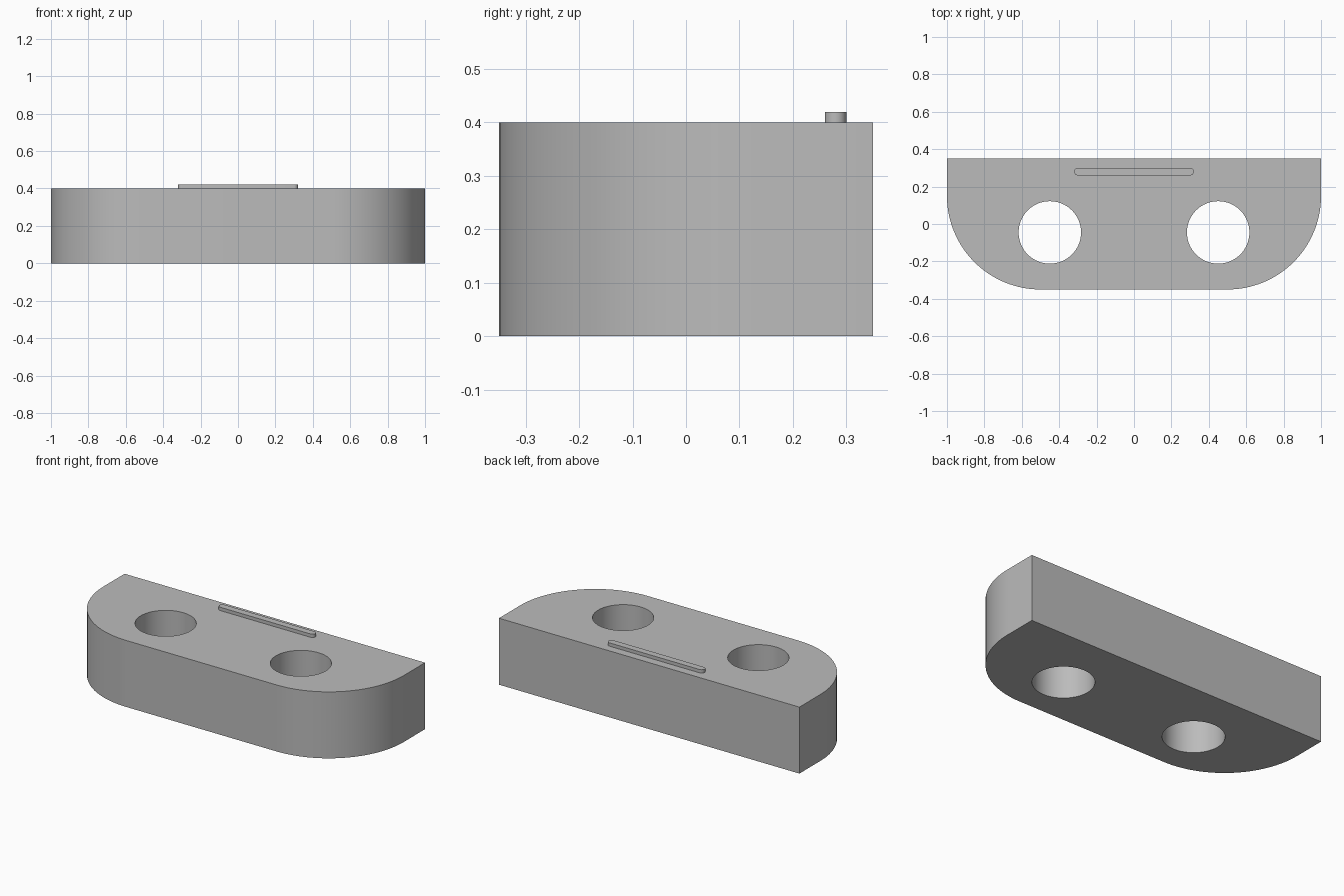
import bpy, bmesh, math

if "Cube" in bpy.data.objects:
    bpy.data.objects.remove(bpy.data.objects["Cube"])

grey = bpy.data.materials.new("light grey")
grey.diffuse_color = (0.5, 0.5, 0.5, 1)
grey.use_nodes = True
grey.node_tree.nodes["Principled BSDF"].inputs["Base Color"].default_value = grey.diffuse_color


def arc(cx, cy, r, start, end, steps):
    """Points along an arc, angles in degrees."""
    angles = [math.radians(start + (end - start) * i / steps) for i in range(steps + 1)]
    return [(cx + r * math.cos(a), cy + r * math.sin(a)) for a in angles]


def extrude(name, outline, z0, z1):
    """Closed prism from an outline."""
    bm = bmesh.new()
    base = bm.faces.new([bm.verts.new((x, y, z0)) for x, y in outline])
    top = bmesh.ops.extrude_face_region(bm, geom=[base], use_keep_orig=True)["geom"]
    bmesh.ops.translate(bm, vec=(0, 0, z1 - z0),
                        verts=[v for v in top if isinstance(v, bmesh.types.BMVert)])
    bmesh.ops.recalc_face_normals(bm, faces=bm.faces)
    mesh = bpy.data.meshes.new(name)
    bm.to_mesh(mesh)
    bm.free()
    mesh.materials.append(grey)
    obj = bpy.data.objects.new(name, mesh)
    bpy.context.collection.objects.link(obj)
    return obj


def smooth(obj):
    bpy.ops.object.select_all(action="DESELECT")
    obj.select_set(True)
    bpy.context.view_layer.objects.active = obj
    bpy.ops.object.shade_smooth_by_angle(angle=math.radians(30))


# Block: straight back, large rounded front corners
block = extrude("block",
                [(1, 0.35), (-1, 0.35)]
                + arc(-0.5, 0.15, 0.5, 180, 270, 32)
                + arc(0.5, 0.15, 0.5, 270, 360, 32), 0, 0.4)

# Two round through holes
for side in (-1, 1):
    cutter = extrude("hole_cutter", arc(side * 0.45, -0.045, 0.167, 0, 354.375, 63), -0.1, 0.5)
    cut = block.modifiers.new("hole", "BOOLEAN")
    cut.operation = "DIFFERENCE"
    cut.solver = "EXACT"
    cut.object = cutter
    bpy.context.view_layer.objects.active = block
    bpy.ops.object.modifier_apply(modifier=cut.name)
    bpy.data.objects.remove(cutter)
smooth(block)

# Thin raised bar with rounded ends near the back edge
ridge = extrude("raised_bar",
                arc(-0.3, 0.28, 0.02, 90, 270, 16) + arc(0.3, 0.28, 0.02, -90, 90, 16),
                0.4, 0.42)
smooth(ridge)
